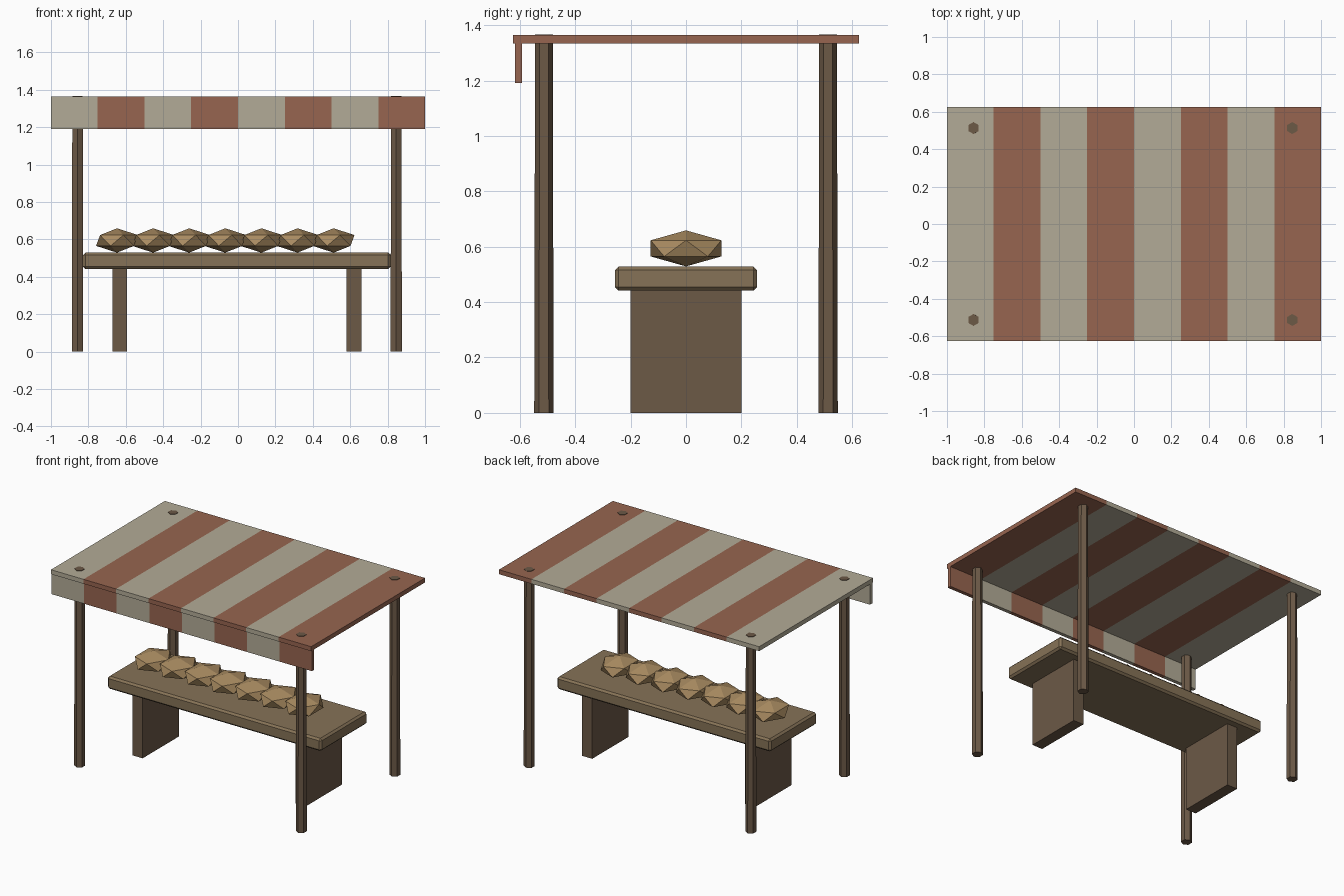
import bpy, bmesh, math
from mathutils import Matrix, Vector

if "Cube" in bpy.data.objects:
    bpy.data.objects.remove(bpy.data.objects["Cube"])

OFF = -0.006  # stall frame sits slightly left of the canopy centre


def material(name, rgb):
    m = bpy.data.materials.new(name)
    m.diffuse_color = (*rgb, 1)
    m.use_nodes = True
    m.node_tree.nodes["Principled BSDF"].inputs["Base Color"].default_value = m.diffuse_color
    return m


CREAM = material("cream_cloth", (0.45, 0.41, 0.31))
RED = material("red_cloth", (0.31, 0.13, 0.08))
DARK = material("dark_wood", (0.15, 0.10, 0.062))
LIGHT = material("light_wood", (0.24, 0.17, 0.095))
BREAD = material("bread_crust", (0.40, 0.26, 0.12))


def finish(name, bm, *mats):
    bmesh.ops.recalc_face_normals(bm, faces=bm.faces)
    me = bpy.data.meshes.new(name)
    bm.to_mesh(me)
    bm.free()
    for m in mats:
        me.materials.append(m)
    ob = bpy.data.objects.new(name, me)
    bpy.context.collection.objects.link(ob)
    return ob


def box_mesh(lo, hi):
    bm = bmesh.new()
    lo, hi = Vector(lo), Vector(hi)
    bmesh.ops.create_cube(bm, size=1, matrix=Matrix.Translation((lo + hi) / 2)
                          @ Matrix.Diagonal((*(hi - lo), 1)))
    return bm


def striped_box(name, lo, hi):
    # slice into eight stripes and alternate the cloth colours
    bm = box_mesh(lo, hi)
    for i in range(1, 8):
        bmesh.ops.bisect_plane(bm, geom=bm.verts[:] + bm.edges[:] + bm.faces[:],
                               plane_co=(-1 + i * 0.25, 0, 0), plane_no=(1, 0, 0))
    for f in bm.faces:
        x = f.calc_center_median().x
        f.material_index = min(7, int((x + 1) / 0.25)) % 2
    finish(name, bm, CREAM, RED)


# canopy and front valance
striped_box("canopy", (-1, -0.625, 1.333), (1, 0.625, 1.364))
striped_box("valance", (-1, -0.617, 1.191), (1, -0.592, 1.335))


# tapered hexagonal posts
def post(name, x, y):
    bm = bmesh.new()
    rings = []
    for r, z in ((0.035, 0), (0.032, 1.367)):
        rings.append([bm.verts.new((x + r * math.sin(k * math.pi / 3),
                                    y + r * math.cos(k * math.pi / 3), z))
                      for k in range(6)])
    a, b = rings
    bm.faces.new(a)
    bm.faces.new(b)
    for k in range(6):
        j = (k + 1) % 6
        bm.faces.new((a[k], a[j], b[j], b[k]))
    finish(name, bm, DARK)


for sx, side in ((-1, "left"), (1, "right")):
    for sy, end in ((-1, "front"), (1, "back")):
        post(f"{end}_{side}_post", OFF + sx * 0.852, sy * 0.513)

    # slab legs under the counter
    c = OFF + sx * 0.626
    finish(f"{side}_counter_leg",
           box_mesh((c - 0.039, -0.2, 0), (c + 0.039, 0.2, 0.445)), DARK)

# counter top with chamfered edges
bm = box_mesh((OFF - 0.822, -0.256, 0.441), (OFF + 0.822, 0.256, 0.529))
bmesh.ops.bevel(bm, geom=bm.edges[:], offset=0.013, segments=1, affect='EDGES')
finish("counter_top", bm, LIGHT)

# row of faceted loaves
for i in range(7):
    bm = bmesh.new()
    bmesh.ops.create_icosphere(bm, subdivisions=1, radius=1,
                               matrix=Matrix.Translation((-0.647 + 0.193 * i, 0, 0.594))
                               @ Matrix.Diagonal((0.125, 0.15, 0.065, 1)))
    finish(f"loaf_{i + 1}", bm, BREAD)
